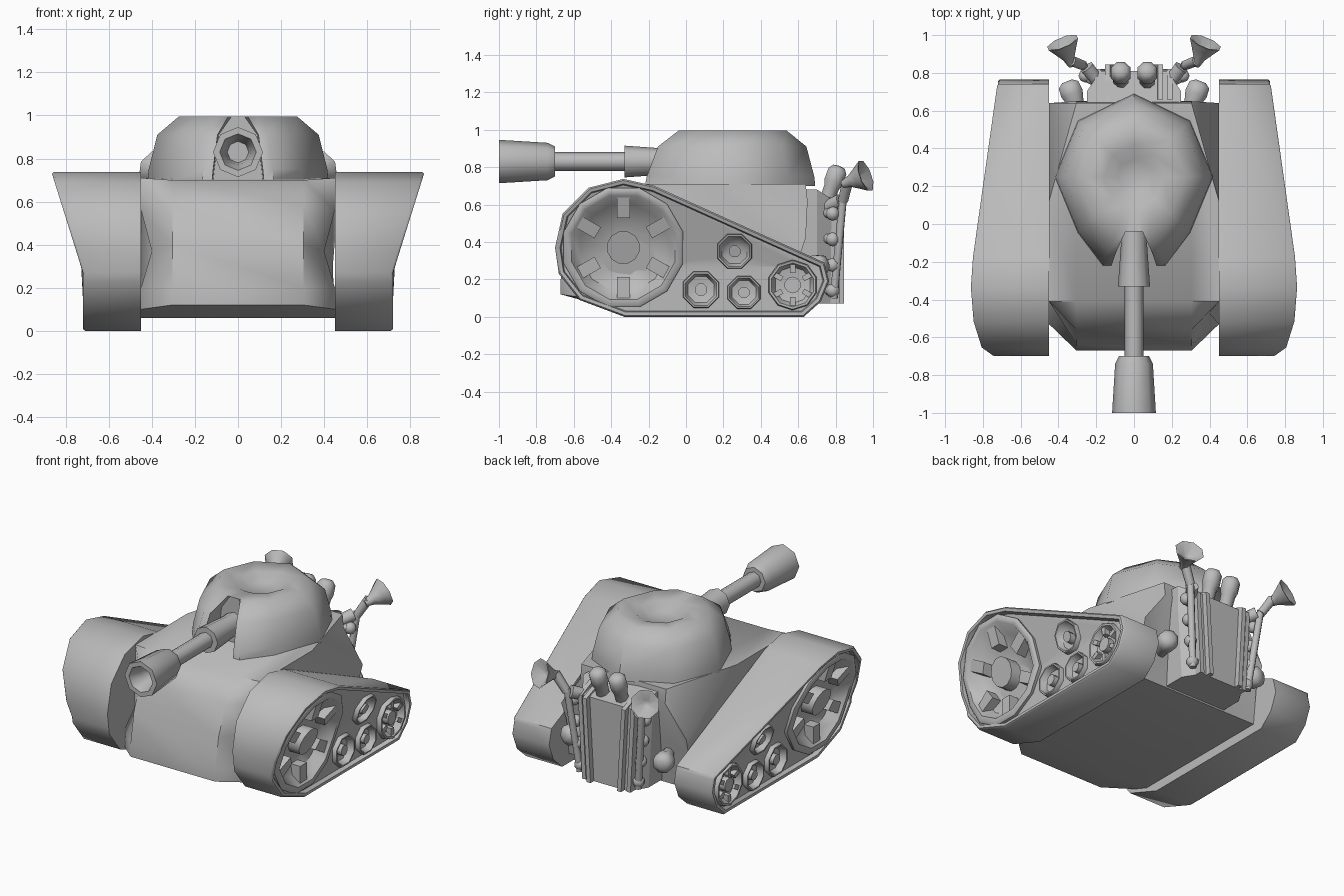
import bpy, bmesh, math
from mathutils import Matrix, Vector

if "Cube" in bpy.data.objects:
    bpy.data.objects.remove(bpy.data.objects["Cube"])

grey = bpy.data.materials.new("plain grey")
grey.use_nodes = True
grey.diffuse_color = (0.5, 0.5, 0.5, 1)
grey.node_tree.nodes["Principled BSDF"].inputs["Base Color"].default_value = (0.5, 0.5, 0.5, 1)


def finish(name, bm, mirror=False, sharp=50):
    """Turn a bmesh into a shaded object, optionally mirrored across x."""
    bmesh.ops.remove_doubles(bm, verts=bm.verts, dist=0.0005)
    bmesh.ops.recalc_face_normals(bm, faces=bm.faces)
    for f in bm.faces:
        f.smooth = True
    for e in bm.edges:
        e.smooth = e.calc_face_angle(0) < math.radians(sharp)
    mesh = bpy.data.meshes.new(name)
    bm.to_mesh(mesh)
    bm.free()
    mesh.materials.append(grey)
    ob = bpy.data.objects.new(name, mesh)
    bpy.context.collection.objects.link(ob)
    if mirror:
        ob.modifiers.new("Mirror", "MIRROR")
    return ob


def loft(bm, rings):
    """Skin a list of rings that have equal point counts, and cap the ends."""
    rows = [[bm.verts.new(p) for p in ring] for ring in rings]
    n = len(rows[0])
    for a, b in zip(rows, rows[1:]):
        for i in range(n):
            bm.faces.new((a[i], a[(i + 1) % n], b[(i + 1) % n], b[i]))
    bm.faces.new(rows[0])
    bm.faces.new(rows[-1])


def lathe(bm, origin, axis, profile, n=8, phase=0.5):
    """Revolve (distance, radius) pairs around an axis."""
    turn = Vector(axis).to_track_quat("Z", "Y")
    rings = []
    for d, r in profile:
        angles = [math.tau * (i + phase) / n for i in range(n)]
        rings.append([Vector(origin) + turn @ Vector((r * math.cos(a), r * math.sin(a), d)) for a in angles])
    loft(bm, rings)


def rod(bm, a, b, r0, r1, n=8):
    axis = Vector(b) - Vector(a)
    lathe(bm, a, axis, [(0, r0), (axis.length, r1)], n)


def shrink(points, d):
    """Offset a counter-clockwise outline inwards."""
    pts = [Vector(p) for p in points]
    result = []
    for i, p in enumerate(pts):
        a = (p - pts[i - 1]).normalized()
        b = (pts[(i + 1) % len(pts)] - p).normalized()
        both = Vector((-a.y - b.y, a.x + b.x))
        result.append(p + both * d / (1 + a.dot(b)))
    return result


def flare(z):
    """Outer face of the track unit leans out above the rear wheel."""
    return 0.72 + max(0, z - 0.27) * 0.313


# Track units: rimmed outline, bored for the wheels, then flared outwards
wheels = [("front_wheel", -0.335, 0.37, 0.33, 12, True), ("rear_wheel", 0.57, 0.17, 0.135, 10, True),
          ("upper_roller", 0.26, 0.35, 0.10, 8, False), ("lower_front_roller", 0.08, 0.145, 0.105, 8, False),
          ("lower_rear_roller", 0.31, 0.13, 0.095, 8, False)]
outline = [(-0.33, 0), (0.63, 0), (0.72, 0.08), (0.765, 0.19), (0.74, 0.29), (-0.17, 0.70), (-0.335, 0.737),
           (-0.52, 0.69), (-0.66, 0.55), (-0.70, 0.37), (-0.68, 0.23), (-0.57, 0.09)]
bm = bmesh.new()
loft(bm, [[(x, y, z) for y, z in shrink(outline, d)]
          for x, d in ((-0.2, 0), (-0.01, 0), (0, 0.008), (0, 0.026), (-0.03, 0.032))])
blank = finish("track_blank", bm)
bm = bmesh.new()
for name, y, z, r, n, spoked in wheels:
    rod(bm, (-0.12, y, z), (0.1, y, z), r * 0.91, r * 0.91, n)
cutter = finish("wheel_cutter", bm)
cut = blank.modifiers.new("Bores", "BOOLEAN")
cut.operation = "DIFFERENCE"
cut.solver = "EXACT"
cut.object = cutter
bpy.context.view_layer.update()
bored = bpy.data.meshes.new_from_object(blank.evaluated_get(bpy.context.evaluated_depsgraph_get()))
bm = bmesh.new()
bm.from_mesh(bored)
bmesh.ops.bisect_plane(bm, geom=bm.verts[:] + bm.edges[:] + bm.faces[:],
                       plane_co=(0, 0, 0.27), plane_no=(0, 0, 1))
bmesh.ops.triangulate(bm, faces=[f for f in bm.faces if len(f.verts) > 4])
for v in bm.verts:
    v.co.x = 0.45 if v.co.x < -0.15 else v.co.x + flare(v.co.z)
finish("track_unit", bm, True)
for ob in (blank, cutter):
    bpy.data.objects.remove(ob)

# Wheels: dished rim, hub and radial spokes
for name, y, z, r, n, spoked in wheels:
    bm = bmesh.new()
    depth = 0.09 if r > 0.2 else 0.05
    hub = 0.27 if r > 0.2 else 0.33
    lathe(bm, (0, y, z), (1, 0, 0), [(-0.11, r * 0.95), (-0.01, r), (0, r * 0.96), (0, r * 0.87),
                                     (-depth * 0.8, r * 0.72), (-depth, r * 0.3)], n)
    rod(bm, (-0.1, y, z), (-0.01, y, z), r * hub, r * hub, n)
    for k in range(6 if spoked else 0):
        place = (Matrix.Translation((-depth * 0.65, y, z)) @ Matrix.Rotation(math.tau * k / 6, 4, "X")
                 @ Matrix.Translation((0, 0, r * 0.65)) @ Matrix.Diagonal((depth, r * 0.21, r * 0.34, 1)))
        bmesh.ops.create_cube(bm, size=1, matrix=place)
    for v in bm.verts:
        v.co.x += flare(v.co.z)
    finish(name, bm, True)

# Hull: middle profile joined to side profiles, with the corners cut away front and rear
middle = [(-0.41, 0.70), (-0.56, 0.58), (-0.635, 0.4), (-0.67, 0.2), (-0.67, 0.12), (-0.45, 0.06),
          (0.56, 0.06), (0.60, 0.35), (0.65, 0.62), (0.64, 0.71)]
side = [(0.45, -0.41, 0.71), (0.45, -0.41, 0.56), (0.40, -0.47, 0.37), (0.45, -0.53, 0.2), (0.45, -0.53, 0.1),
        (0.45, -0.42, 0.06), (0.45, 0.56, 0.06), (0.44, 0.60, 0.3), (0.45, 0.64, 0.42), (0.45, 0.12, 0.71)]
bm = bmesh.new()
loft(bm, [[(-x, y, z) for x, y, z in side], [(-0.305, y, z) for y, z in middle],
          [(0.305, y, z) for y, z in middle], side])
finish("hull", bm)

# Turret: eight-sided dome with a dished roof; its front juts out around the gun slot
bm = bmesh.new()
rings = []
for r, z, w, y in [(0.42, 0.70, 0.165, -0.22), (0.415, 0.75, 0.16, -0.21), (0.375, 0.91, 0.14, -0.15),
                   (0.275, 0.995, 0.09, -0.04), (0.16, 0.985, 0, 0), (0.09, 0.945, 0, 0), (0.01, 0.94, 0, 0)]:
    ring = []
    for k in range(-1, 6):
        a = math.tau * k / 8
        stretch = 1.05 if k == 2 else 1
        ring.append((r * math.cos(a), 0.25 + r * math.sin(a) * stretch, z))
    if w:
        back = max(y, -0.04)
        half = [(w, y), (w - 0.045, y), (w - 0.05 if w > 0.1 else 0.03, back)]
    else:
        half = [(r * math.sin(a), 0.25 - r * math.cos(a)) for a in (0.35, 0.2, 0.1)]
    ring += [(-px, py, z) for px, py in half] + [(px, py, z) for px, py in reversed(half)]
    rings.append(ring)
loft(bm, rings)
finish("turret", bm)

# Gun: collar, barrel and hollow flared muzzle
bm = bmesh.new()
lathe(bm, (0, 0, 0.83), (0, -1, 0), [(-0.05, 0.07), (0.12, 0.07), (0.33, 0.085), (0.33, 0.05), (0.70, 0.05),
      (0.70, 0.08), (0.74, 0.1), (1.0, 0.116), (1.0, 0.085), (0.92, 0.06), (0.85, 0.05)], 8, 0)
finish("gun", bm)

# Engine block, narrower at the foot, with a sloping top
bm = bmesh.new()
loft(bm, [[(s * w, y, z) for s, w, y, z in
           ((-1, wide, 0.5, zf), (1, wide, 0.5, zf), (1, wide, 0.70, zf),
            (1, wide - 0.07, 0.81, zb), (-1, wide - 0.07, 0.81, zb), (-1, wide, 0.70, zf))]
          for wide, zf, zb in ((0.22, 0.07, 0.07), (0.25, 0.55, 0.55), (0.25, 0.68, 0.61))])
finish("engine_block", bm, sharp=30)

# Upright fins on the engine corners, leaning in at the foot
bm = bmesh.new()
for x, y in ((0.14, 0.845), (0.19, 0.82)):
    loft(bm, [[(x + lean + dx, yy, z) for lean, yy, z in
               ((-0.03, 0.66, 0.07), (-0.03, y, 0.07), (0, y, 0.61), (0, 0.66, 0.68))]
              for dx in (-0.014, 0.014)])
finish("engine_fin", bm, True, 30)

# Short closed stacks on the engine top
bm = bmesh.new()
lathe(bm, (0.07, 0.745, 0.6), (0, 0.34, 0.94), [(0, 0.04), (0.1, 0.045), (0.13, 0.055), (0.19, 0.055),
                                               (0.215, 0.035), (0.22, 0.005)])
finish("engine_stack", bm, True, 60)

# Exhaust manifold: riser, elbow and trumpet
bm = bmesh.new()
rod(bm, (0.21, 0.79, 0.1), (0.27, 0.84, 0.64), 0.022, 0.022)
rod(bm, (0.27, 0.84, 0.62), (0.335, 0.865, 0.73), 0.027, 0.03)
lathe(bm, (0.335, 0.855, 0.715), (0.36, 0.88, 0.32), [(-0.02, 0.02), (0.03, 0.035), (0.08, 0.065), (0.12, 0.09),
                                                     (0.12, 0.08), (0.07, 0.02)])
finish("exhaust_trumpet", bm, True)

# Four ports feeding each manifold
bm = bmesh.new()
for k in range(4):
    z = 0.14 + 0.137 * k
    x = 0.21 + 0.016 * k
    rod(bm, (0.15, 0.72, z + 0.01), (x, 0.785, z), 0.025, 0.03)
    bmesh.ops.create_uvsphere(bm, u_segments=8, v_segments=5, radius=0.038,
                              matrix=Matrix.Translation((x, 0.785, z)))
finish("exhaust_port", bm, True)

# Upper elbow stub beside the block
bm = bmesh.new()
rod(bm, (0.18, 0.74, 0.58), (0.25, 0.83, 0.62), 0.035, 0.04)
finish("exhaust_elbow", bm, True)

# Flared lamps low on the hull rear
bm = bmesh.new()
lathe(bm, (0.28, 0.57, 0.27), (0.4, 1, 0), [(0, 0.035), (0.07, 0.045), (0.13, 0.065), (0.18, 0.06), (0.2, 0.03)])
finish("rear_lamp", bm, True)
